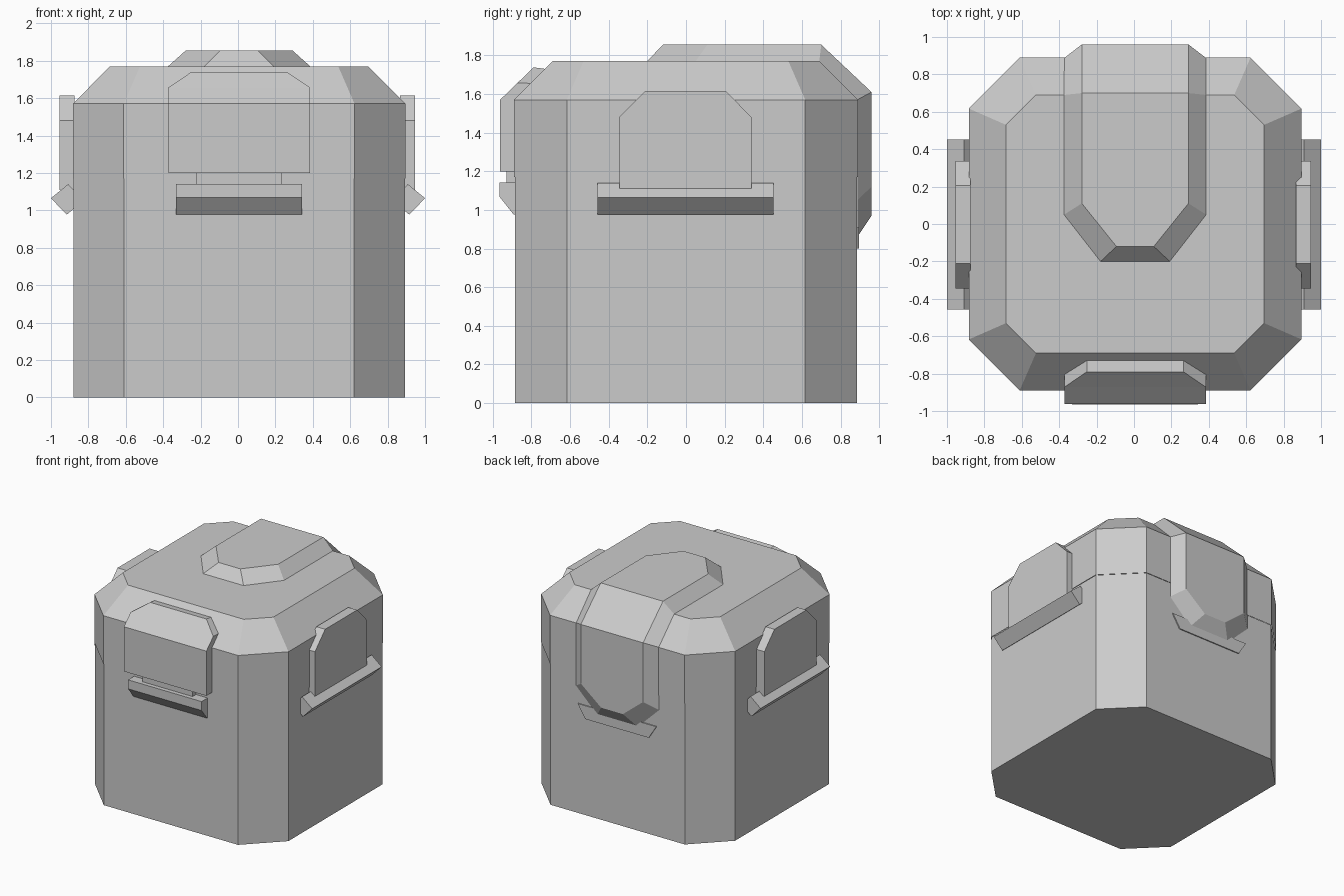
import bpy, bmesh

if "Cube" in bpy.data.objects:
    bpy.data.objects.remove(bpy.data.objects["Cube"])

CX = 0.006  # body centre line


def make(name, verts, faces):
    bm = bmesh.new()
    vs = [bm.verts.new(v) for v in verts]
    for f in faces:
        bm.faces.new([vs[i] for i in f])
    bmesh.ops.recalc_face_normals(bm, faces=bm.faces)
    me = bpy.data.meshes.new(name)
    bm.to_mesh(me)
    bm.free()
    ob = bpy.data.objects.new(name, me)
    bpy.context.collection.objects.link(ob)
    return ob


def loft(name, rings, cap_start=True, cap_end=True):
    n = len(rings[0])
    verts = [v for r in rings for v in r]
    faces = []
    for k in range(len(rings) - 1):
        for i in range(n):
            j = (i + 1) % n
            faces.append((k*n + i, k*n + j, (k+1)*n + j, (k+1)*n + i))
    if cap_start:
        faces.append(tuple(range(n)))
    if cap_end:
        faces.append(tuple((len(rings) - 1)*n + i for i in range(n)))
    return make(name, verts, faces)


def octagon(r, c, z):
    # square of half size r, with corners cut back to c
    return [(CX + x, y, z) for x, y in ((-c, -r), (c, -r), (r, -c), (r, c),
                                        (c, r), (-c, r), (-r, c), (-r, -c))]


def strip(name, stations):
    # bent plate: each station is base (half width, y, z) and outer (half width, y, z)
    rings = []
    for (bw, by, bz), (ow, oy, oz) in stations:
        rings.append([(CX - bw, by, bz), (CX - ow, oy, oz),
                      (CX + ow, oy, oz), (CX + bw, by, bz)])
    return loft(name, rings)


# Container body and chamfered lid, meeting at the seam
loft("bin_body", [octagon(0.886, 0.615, 0), octagon(0.886, 0.615, 1.17)], cap_end=False)
loft("bin_lid", [octagon(0.889, 0.617, 1.17), octagon(0.889, 0.617, 1.57),
                 octagon(0.69, 0.53, 1.77)], cap_start=False)

# Raised strap running over the lid and down the back
strip("back_strap", [
    ((0.185, -0.20, 1.77), (0.10, -0.12, 1.855)),
    ((0.38, 0.05, 1.77), (0.285, 0.11, 1.855)),
    ((0.38, 0.69, 1.77), (0.285, 0.70, 1.855)),
    ((0.38, 0.887, 1.57), (0.285, 0.96, 1.61)),
    ((0.38, 0.887, 1.05), (0.285, 0.96, 1.12)),
    ((0.185, 0.887, 0.86), (0.10, 0.96, 0.97))])

# Thin plate under the strap end
strip("back_plate", [
    ((0.36, 0.87, 0.91), (0.36, 0.895, 0.91)),
    ((0.29, 0.87, 0.80), (0.29, 0.895, 0.80))])

# Front latch bent over the lid edge
strip("front_latch", [
    ((0.378, -0.88, 1.20), (0.378, -0.962, 1.20)),
    ((0.378, -0.88, 1.57), (0.378, -0.962, 1.57)),
    ((0.378, -0.805, 1.655), (0.378, -0.872, 1.657)),
    ((0.258, -0.73, 1.73), (0.258, -0.79, 1.738))])
strip("front_latch_neck", [
    ((0.23, -0.88, 1.13), (0.23, -0.93, 1.13)),
    ((0.23, -0.88, 1.21), (0.23, -0.93, 1.21))])

# Front pull bar
bar = ((-0.88, 1.142), (-0.965, 1.142), (-0.965, 1.068), (-0.893, 0.977), (-0.88, 0.977))
loft("front_bar", [[(x, y, z) for y, z in bar] for x in (-0.332, 0.342)])

# Side latches and side pull bars, mirrored left and right
latch = ((-0.345, 1.11), (0.338, 1.11), (0.338, 1.48), (0.207, 1.615),
         (-0.212, 1.615), (-0.345, 1.48))
handle = ((0.87, 1.10), (0.908, 1.14), (1.0, 1.065), (0.916, 0.977), (0.87, 1.015))
for side, s in (("left", -1), ("right", 1)):
    off = 0.008 if s < 0 else 0
    loft(side + "_latch", [[(s*(x + off), y, z) for y, z in latch] for x in (0.866, 0.947)])
    loft(side + "_bar", [[(s*x, y, z) for x, z in handle] for y in (-0.458, 0.452)])
